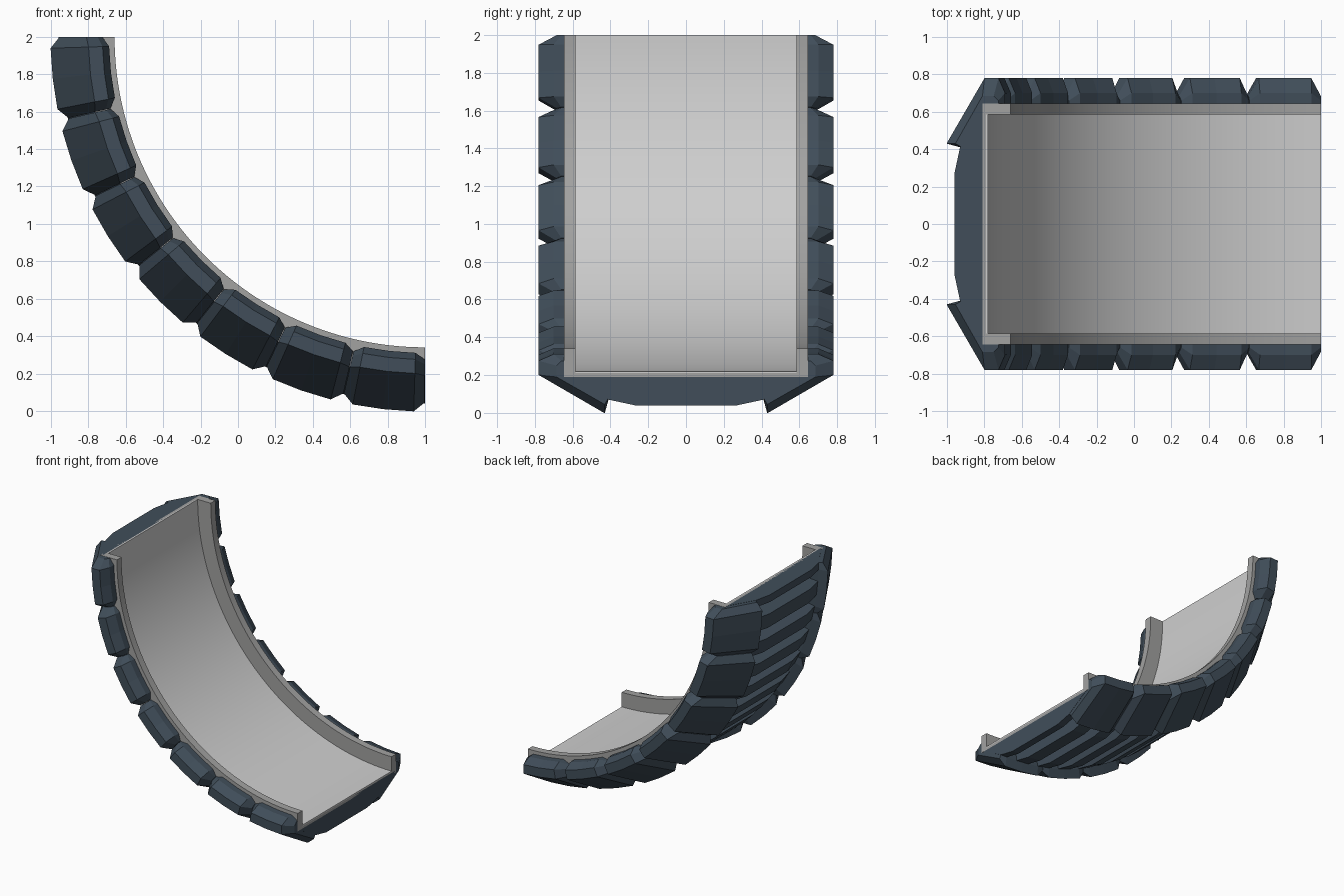
import bpy, bmesh, math

if "Cube" in bpy.data.objects:
    bpy.data.objects.remove(bpy.data.objects["Cube"])

# Quarter ring: centre line of the arc runs along y through (x=1, z=2)
CX, CZ = 1.0, 2.0
BLOCKS = 7
PITCH = 90 / BLOCKS


def material(name, rgb):
    m = bpy.data.materials.new(name)
    m.diffuse_color = (*rgb, 1)
    m.use_nodes = True
    m.node_tree.nodes["Principled BSDF"].inputs["Base Color"].default_value = m.diffuse_color
    return m


RUBBER = material("dark blue grey", (0.052, 0.076, 0.102))
RIM = material("mid grey", (0.36, 0.36, 0.355))
FLOOR = material("light grey", (0.62, 0.62, 0.62))


def polar(y, r, deg):
    a = math.radians(deg)          # 0 = upper end, 90 = lower end
    return (CX - r * math.cos(a), y, CZ - r * math.sin(a))


def loft(bm, stations):
    """Skin a list of (angle, [(y, r), ...]) cross-sections and cap both ends."""
    rings = [[bm.verts.new(polar(y, r, a)) for y, r in prof] for a, prof in stations]
    n = len(rings[0])
    for p, q in zip(rings, rings[1:]):
        for i in range(n):
            j = (i + 1) % n
            bm.faces.new((p[i], p[j], q[j], q[i]))
    bm.faces.new(rings[0])
    bm.faces.new(rings[-1][::-1])


def finish(bm, name, mat, smooth=False):
    bmesh.ops.recalc_face_normals(bm, faces=bm.faces)
    me = bpy.data.meshes.new(name)
    bm.to_mesh(me)
    bm.free()
    me.materials.append(mat)
    ob = bpy.data.objects.new(name, me)
    bpy.context.collection.objects.link(ob)
    if smooth:
        bpy.context.view_layer.objects.active = ob
        ob.select_set(True)
        bpy.ops.object.shade_smooth_by_angle(angle=math.radians(30))
        ob.select_set(False)
    return ob


def sweep(name, profile, mat, steps=56):
    bm = bmesh.new()
    loft(bm, [(90 * i / steps, profile) for i in range(steps + 1)])
    return finish(bm, name, mat, True)


def mirrored(half):
    return half + [(-y, r) for y, r in reversed(half)]


# Channel with raised curbs, and the pale running surface inside it
sweep("rim_channel", mirrored([(0.585, 1.79), (0.585, 1.66), (0.645, 1.66), (0.645, 1.81)]), RIM)
sweep("inner_floor", mirrored([(0.585, 1.78), (0.585, 1.792)]), FLOOR)

# Cross bars: one at each block boundary and one at each block middle
bm = bmesh.new()
bar_base = mirrored([(0.64, 1.795), (0.41, 1.93), (0.27, 1.96)])
bar_prof = bar_base
for k in range(2 * BLOCKS + 1):
    a = k * PITCH / 2
    lo, hi = max(a - 1.75, 0), min(a + 1.75, 90)
    loft(bm, [(lo, bar_prof), (hi, bar_prof)])
finish(bm, "tread_bars", RUBBER)

# Shoulder blocks: chamfered lugs wrapping over both edges
full = [(0.64, 1.69), (0.70, 1.69), (0.78, 1.725), (0.78, 1.80),
        (0.43, 2.003), (0.41, 1.93), (0.41, 1.80), (0.64, 1.80)]
end = [(0.64, 1.725), (0.66, 1.725), (0.685, 1.75), (0.685, 1.81),
       (0.43, 1.955), (0.41, 1.92), (0.41, 1.80), (0.64, 1.80)]
for side, name in ((-1, "front_shoulder_blocks"), (1, "back_shoulder_blocks")):
    bm = bmesh.new()
    for k in range(BLOCKS):
        mid = (k + 0.5) * PITCH
        loft(bm, [(mid + d, [(side * y, r) for y, r in prof]) for d, prof in
                  ((-6.38, end), (-4.7, full), (0, full), (4.7, full), (6.38, end))])
    finish(bm, name, RUBBER)
